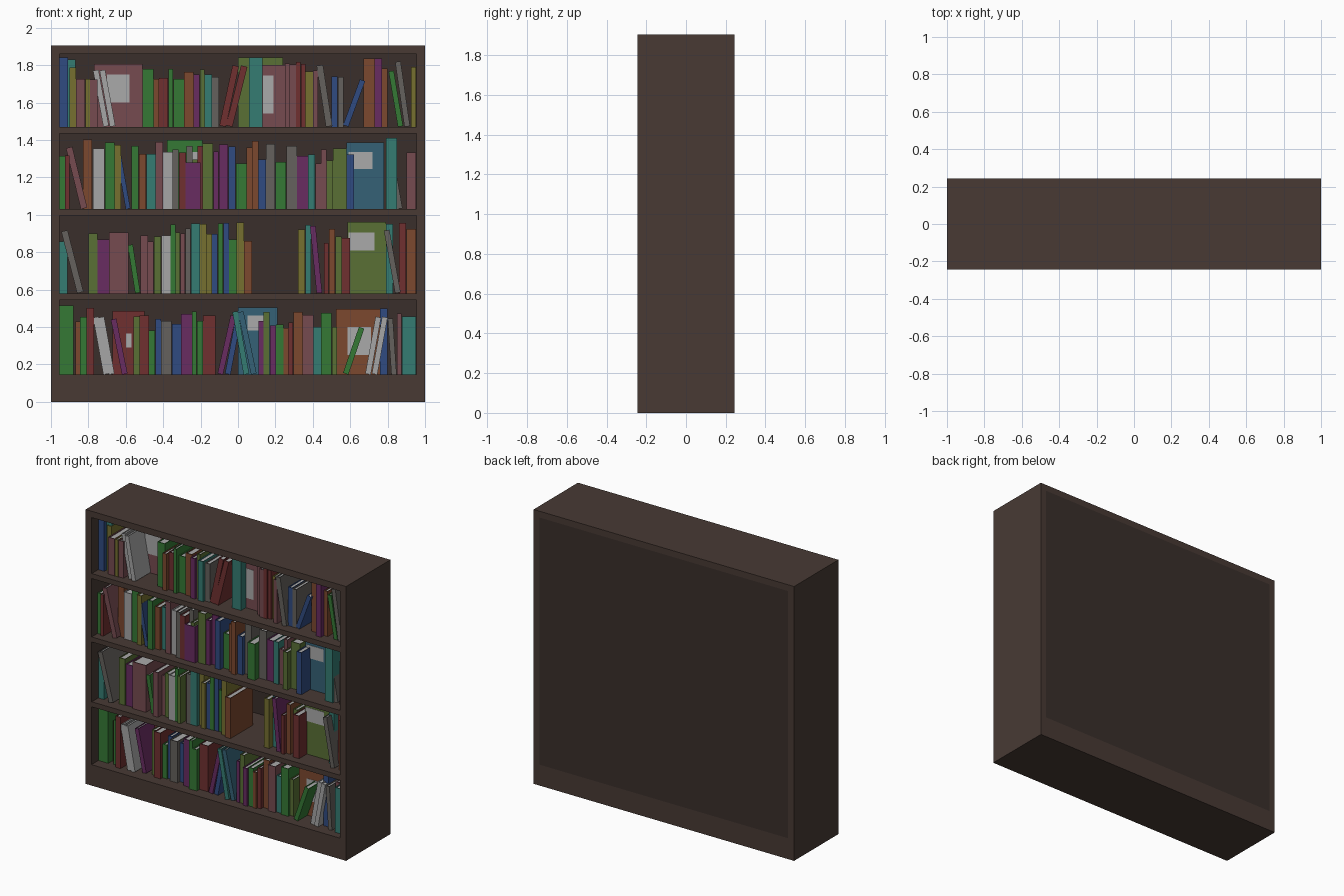
import bpy, math, random

if "Cube" in bpy.data.objects:
    bpy.data.objects.remove(bpy.data.objects["Cube"])

rng = random.Random(7)


def material(name, r, g, b):
    m = bpy.data.materials.new(name)
    m.diffuse_color = (r, g, b, 1)
    m.use_nodes = True
    m.node_tree.nodes["Principled BSDF"].inputs["Base Color"].default_value = m.diffuse_color
    return m


WOOD = material("dark_wood", .065, .042, .034)
INNER = material("back_wood", .042, .028, .024)
PAPER = material("paper", .4, .4, .4)
CLOTH = {
    "g": material("green", .035, .19, .035), "t": material("teal", .035, .2, .17),
    "p": material("purple", .14, .025, .12), "b": material("blue", .03, .07, .22),
    "r": material("red", .16, .03, .03), "o": material("orange", .2, .065, .028),
    "y": material("olive", .18, .16, .03), "k": material("grey", .13, .12, .11),
    "l": material("lime", .1, .16, .035), "i": material("pink", .18, .07, .08),
    "w": material("white", .38, .38, .38), "c": material("steel_blue", .035, .12, .18),
}


def boxes_object(name, boxes, mats):
    """One object from (x0, x1, y0, y1, z0, z1, material slot) boxes."""
    verts, faces, slots = [], [], []
    quads = [(0, 1, 3, 2), (4, 6, 7, 5), (0, 4, 5, 1),
             (2, 3, 7, 6), (0, 2, 6, 4), (1, 5, 7, 3)]
    for x0, x1, y0, y1, z0, z1, slot in boxes:
        n = len(verts)
        verts += [(x, y, z) for x in (x0, x1) for y in (y0, y1) for z in (z0, z1)]
        faces += [tuple(n + i for i in q) for q in quads]
        slots += [slot] * 6
    me = bpy.data.meshes.new(name)
    me.from_pydata(verts, [], faces)
    for m in mats:
        me.materials.append(m)
    for poly, slot in zip(me.polygons, slots):
        poly.material_index = slot
    ob = bpy.data.objects.new(name, me)
    bpy.context.collection.objects.link(ob)
    return ob


def book(name, w, h, d, colour, shift=0.0):
    """Spine at local y = 0, two boards and an inset block of pages."""
    t = min(.005, w * .15)
    a, b = -w / 2 + shift, w / 2 + shift
    return boxes_object(name, [
        (a, b, 0, t, 0, h, 0),
        (a, a + t, t, d, 0, h, 0),
        (b - t, b, t, d, 0, h, 0),
        (a + t, b - t, t, d - .006, .006, h - .006, 1)], [CLOTH[colour], PAPER])


def upright(z, x0, x1, h, colour):
    y, d = rng.uniform(-.19, -.13), rng.uniform(.21, .28)
    ob = book("upright_book", x1 - x0, h, d, colour)
    ob.location = ((x0 + x1) / 2, y, z)


def fill(z, x0, x1, lo, hi):
    """Row of upright books of varied width and height."""
    x = x0
    while x < x1 - .012:
        w = rng.choice([.026, .03, .034, .04, .05, .058])
        if x1 - x - w < .022:
            w = x1 - x
        upright(z, x, x + w - .001, rng.uniform(lo, hi), rng.choice("gtpbroykligtpoy"))
        x += w


def leaning(z, x, dx, h, w, colour):
    """Book tilted on its lower corner at x; its top moves sideways by dx."""
    s = 1 if dx > 0 else -1
    ob = book("leaning_book", w, h, rng.uniform(.2, .25), colour, -s * w / 2)
    ob.rotation_euler.y = math.asin(dx / h)
    ob.location = (x, rng.uniform(-.19, -.16), z)


def facing(z, x0, x1, h, y, colour, label):
    """Large book with its front cover and pale label toward the viewer."""
    ob = book("facing_book", .04, h, x1 - x0, colour)
    ob.rotation_euler.z = -math.pi / 2
    ob.location = (x0, y + .02, z)
    a, b, c, d = label
    boxes_object("cover_label", [(a, b, y - .002, y + .001, c, d, 0)], [PAPER])


# Bookcase carcass
H, D = 1.904, .243
for name, s in (("left_side", -1), ("right_side", 1)):
    a, b = sorted((s * 1.0, s * .955))
    boxes_object(name, [(a, b, -D, D, 0, H, 0)], [WOOD])
boxes_object("top_panel", [(-.955, .955, -D, D, 1.86, H, 0)], [WOOD])
boxes_object("plinth", [(-.955, .955, -D, D, 0, .145, 0)], [WOOD])
boxes_object("back_panel", [(-.955, .955, .215, D, .145, 1.86, 0)], [INNER])
FLOORS = [.145, .58, 1.03, 1.47]
for z in FLOORS[1:]:
    boxes_object("shelf", [(-.955, .955, -D + .003, .215, z - .035, z, 0)], [WOOD])
A, B, C, T = FLOORS

# Runs of upright books: shelf, start, end, shortest, tallest
for run in [
    (T, -.90, -.75, .25, .32), (T, -.51, -.10, .25, .35), (T, .25, .43, .27, .36),
    (T, .50, .565, .26, .33), (T, .77, .80, .28, .32), (T, .925, .954, .28, .34),
    (C, -.954, -.90, .27, .36), (C, -.83, -.78, .36, .38), (C, -.71, -.625, .28, .36),
    (C, -.57, -.40, .28, .37), (C, -.35, .58, .24, .37), (C, .58, .62, .25, .30),
    (C, .90, .954, .28, .37),
    (B, -.954, -.91, .27, .37), (B, -.80, -.69, .28, .33), (B, -.52, -.41, .27, .32),
    (B, -.36, .075, .27, .38), (B, .32, .39, .27, .37), (B, .46, .60, .26, .37),
    (B, .86, .954, .34, .38),
    (A, -.87, -.77, .22, .36), (A, -.56, -.12, .23, .36), (A, .11, .53, .24, .34),
    (A, .85, .954, .26, .34),
]:
    fill(*run)

# Distinct upright books
for b in [
    (T, -.954, -.91, .37, "b"), (T, -.91, -.87, .36, "t"), (T, .06, .13, .37, "t"),
    (T, .67, .73, .365, "o"), (T, .73, .77, .365, "p"),
    (C, -.775, -.715, .325, "w"), (C, -.40, -.35, .305, "w"), (C, -.28, -.20, .25, "p"),
    (C, .79, .85, .38, "t"),
    (B, -.69, -.585, .325, "i"), (B, -.41, -.36, .31, "w"), (B, .79, .83, .37, "t"),
    (A, -.954, -.88, .37, "g"), (A, .76, .80, .355, "b"),
]:
    upright(*b)

# Leaning books: shelf, foot x, sideways drift of the top, height, width, colour
for b in [
    (T, -.72, -.055, .305, .03, "w"), (T, -.685, -.055, .305, .03, "w"),
    (T, -.065, .07, .33, .035, "r"), (T, -.03, .08, .33, .035, "r"),
    (T, .47, -.05, .33, .035, "k"), (T, .59, .09, .26, .03, "b"),
    (T, .855, -.05, .30, .028, "g"), (T, .89, -.05, .35, .03, "k"),
    (C, -.84, -.08, .335, .035, "i"), (C, -.60, -.05, .29, .025, "b"),
    (C, .85, -.06, .35, .03, "k"),
    (B, -.86, -.085, .34, .035, "k"), (B, -.55, -.04, .26, .028, "g"),
    (B, .42, -.035, .36, .03, "p"), (B, .84, -.06, .34, .03, "k"),
    (A, -.72, -.055, .31, .03, "w"), (A, -.69, -.055, .31, .03, "w"),
    (A, -.62, -.06, .30, .03, "p"), (A, -.08, .07, .32, .03, "p"),
    (A, -.04, .06, .32, .03, "b"), (A, .03, -.06, .34, .03, "t"),
    (A, .07, -.07, .34, .03, "c"), (A, .59, .085, .26, .03, "g"),
    (A, .71, .055, .31, .03, "w"), (A, .745, .055, .31, .03, "w"),
    (A, .82, -.02, .30, .028, "k"),
]:
    leaning(*b)

# Large books facing forward
for b in [
    (T, -.77, -.51, .335, -.02, "i", (-.70, -.58, 1.60, 1.75)),
    (T, 0, .24, .37, .05, "l", (.14, .18, 1.56, 1.70)),
    (T, .13, .25, .33, -.1, "i", (.133, .19, 1.54, 1.745)),
    (C, -.38, -.19, .37, .12, "g", (-.25, -.20, 1.20, 1.335)),
    (C, .58, .78, .355, -.09, "c", (.59, .72, 1.245, 1.335)),
    (B, .585, .79, .38, -.1, "l", (.59, .73, .81, .905)),
    (A, -.67, -.50, .34, .0, "r", (-.60, -.57, .29, .365)),
    (A, 0, .21, .36, .12, "c", (.05, .15, .38, .46)),
    (A, .525, .76, .35, -.08, "o", (.585, .71, .25, .40)),
]:
    facing(*b)
